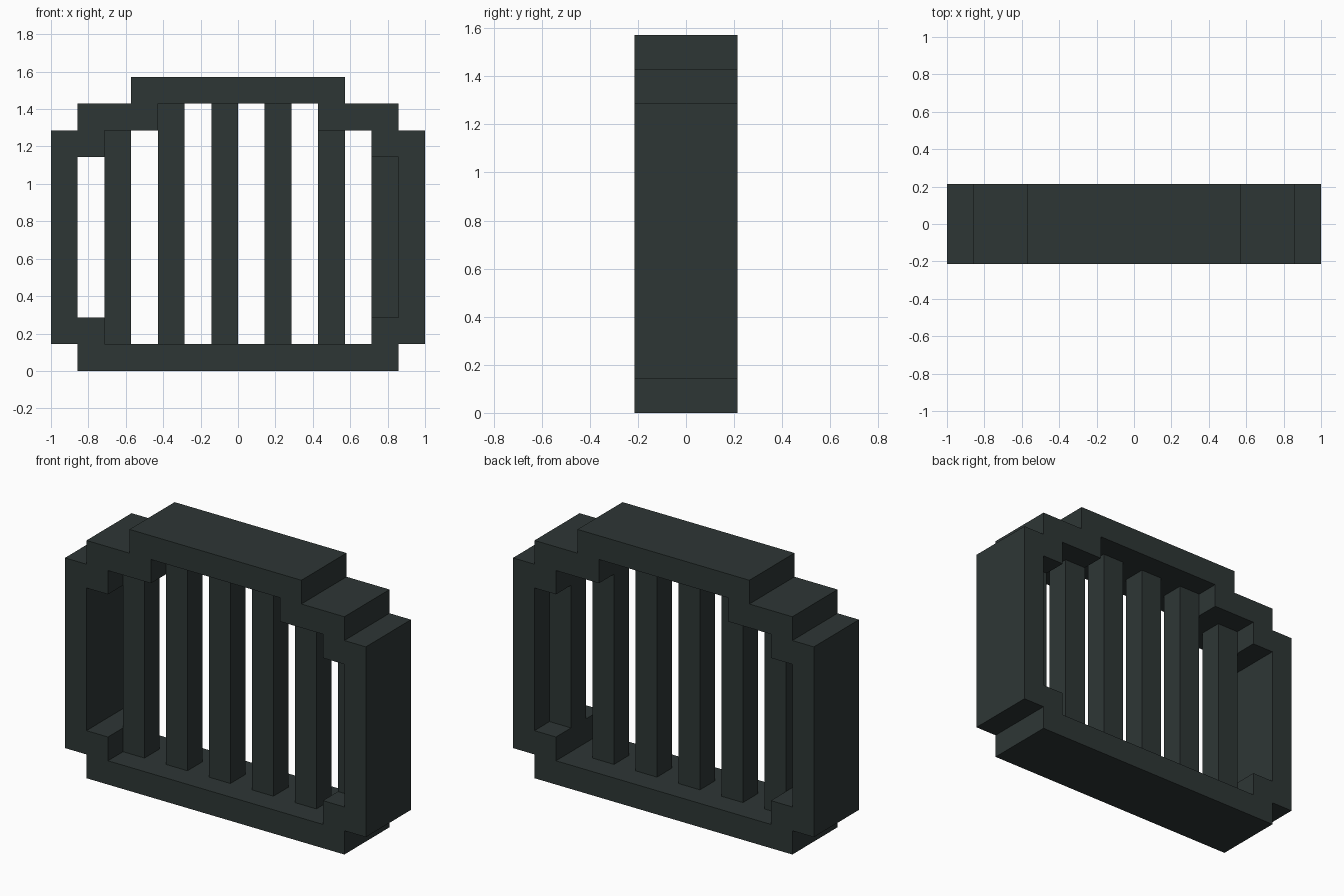
import bpy, bmesh

if "Cube" in bpy.data.objects:
    bpy.data.objects.remove(bpy.data.objects["Cube"])

U = 1 / 7  # the model sits on a grid of 1/7 units

iron = bpy.data.materials.new("dark iron")
iron.diffuse_color = (0.027, 0.037, 0.036, 1)
iron.use_nodes = True
iron.node_tree.nodes["Principled BSDF"].inputs["Base Color"].default_value = iron.diffuse_color


def make_object(name, bm):
    bmesh.ops.recalc_face_normals(bm, faces=bm.faces[:])
    mesh = bpy.data.meshes.new(name)
    bm.to_mesh(mesh)
    bm.free()
    mesh.materials.append(iron)
    obj = bpy.data.objects.new(name, mesh)
    bpy.context.collection.objects.link(obj)
    return obj


def mirrored(half):
    return half + [(-x, z) for x, z in reversed(half)]


# Stepped frame: outer and inner outlines joined into a ring, 3 units deep
outer = mirrored([(6, 0), (6, 1), (7, 1), (7, 9), (6, 9), (6, 10), (4, 10), (4, 11)])
inner = mirrored([(5, 1), (5, 2), (6, 2), (6, 8), (5, 8), (5, 9), (3, 9), (3, 10)])
bm = bmesh.new()
loops = [[bm.verts.new((x * U, y * U, z * U)) for x, z in outline]
         for outline, y in ((outer, -1.5), (outer, 1.5), (inner, 1.5), (inner, -1.5))]
n = len(outer)
for k in range(4):
    a, b = loops[k], loops[(k + 1) % 4]
    for i in range(n):
        j = (i + 1) % n
        bm.faces.new((a[i], a[j], b[j], b[i]))
make_object("frame", bm)

# Vertical bars, one unit square, set in the middle of the frame depth
bars = [(-5, 1, 9), (-3, 1, 10), (-1, 1, 10), (1, 1, 10), (3, 1, 9), (5, 2, 8)]
for i, (x, z0, z1) in enumerate(bars, 1):
    bm = bmesh.new()
    bmesh.ops.create_cube(bm, size=1)
    bmesh.ops.scale(bm, vec=(U, U, (z1 - z0) * U), verts=bm.verts)
    bmesh.ops.translate(bm, vec=((x + 0.5) * U, 0, (z0 + z1) / 2 * U), verts=bm.verts)
    make_object(f"bar_{i}", bm)
